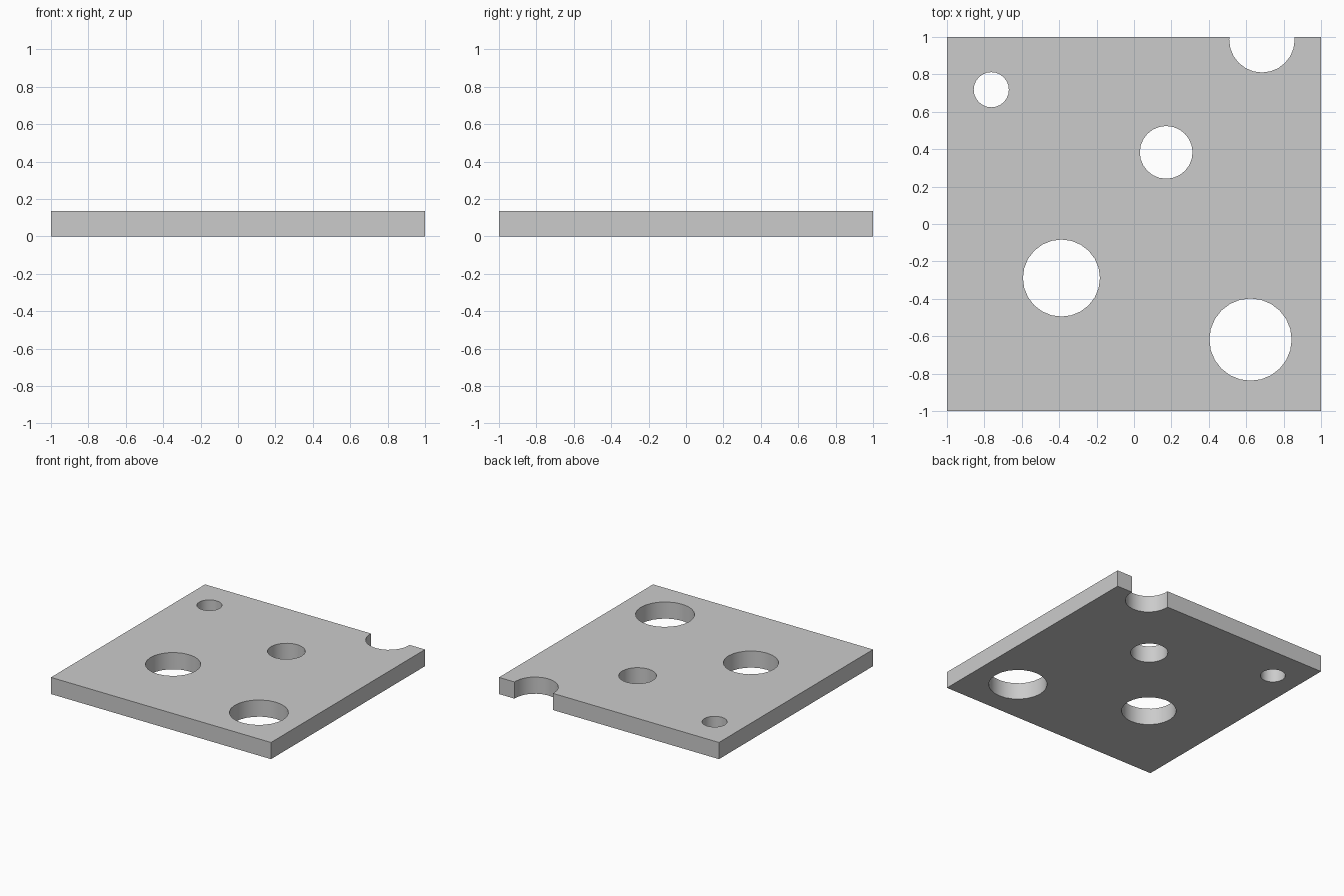
import bpy

if "Cube" in bpy.data.objects:
    bpy.data.objects.remove(bpy.data.objects["Cube"])

T = 0.137  # plate thickness

# Flat square plate
bpy.ops.mesh.primitive_cube_add(size=1, location=(0, 0, T / 2))
plate = bpy.context.object
plate.name = "plate"
plate.scale = (2, 2, T)
bpy.ops.object.transform_apply(location=True, rotation=False, scale=True)

# Round through holes (x, y, radius); the last one breaks through the back edge
holes = [
    (-0.763, 0.718, 0.094),
    (0.172, 0.383, 0.141),
    (-0.388, -0.289, 0.206),
    (0.623, -0.618, 0.220),
    (0.684, 0.985, 0.175),
]


def drill(x, y, r):
    bpy.ops.mesh.primitive_cylinder_add(vertices=24, radius=r, depth=1, location=(x, y, T / 2))
    cutter = bpy.context.object
    cutter.name = "hole_cutter"
    bpy.context.view_layer.objects.active = plate
    mod = plate.modifiers.new("hole", "BOOLEAN")
    mod.operation = "DIFFERENCE"
    mod.solver = "EXACT"
    mod.object = cutter
    bpy.ops.object.modifier_apply(modifier=mod.name)
    bpy.data.objects.remove(cutter, do_unlink=True)


for h in holes:
    drill(*h)

# Smooth hole walls, sharp rims
bpy.ops.object.select_all(action="DESELECT")
plate.select_set(True)
bpy.context.view_layer.objects.active = plate
bpy.ops.object.shade_smooth_by_angle()
